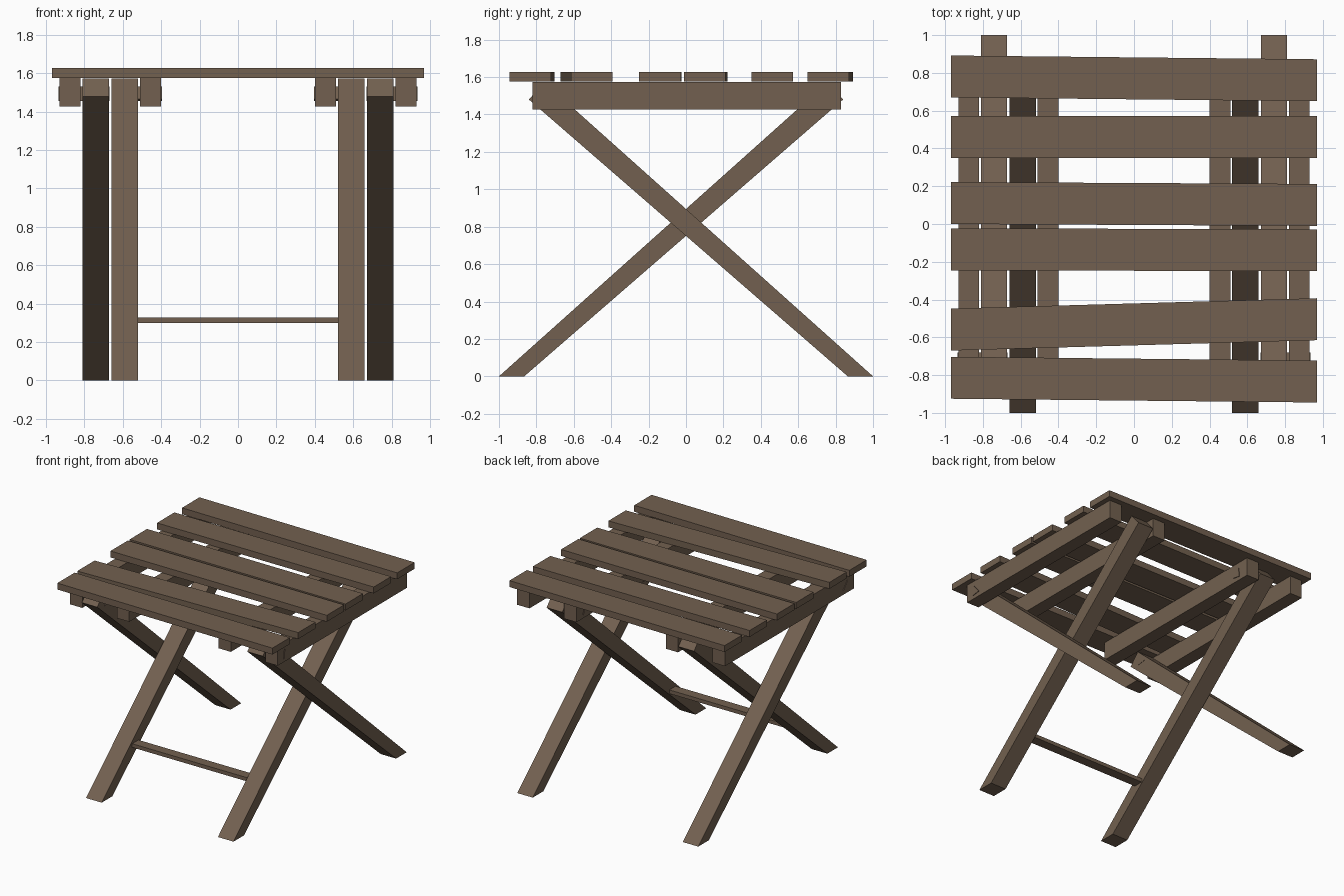
import bpy

if "Cube" in bpy.data.objects:
    bpy.data.objects.remove(bpy.data.objects["Cube"])

wood = bpy.data.materials.new("brown wood")
wood.diffuse_color = (0.17, 0.118, 0.08, 1)
wood.use_nodes = True
wood.node_tree.nodes["Principled BSDF"].inputs["Base Color"].default_value = wood.diffuse_color


def add_mesh(name, verts, faces):
    me = bpy.data.meshes.new(name)
    me.from_pydata(verts, [], faces)
    me.materials.append(wood)
    ob = bpy.data.objects.new(name, me)
    bpy.context.collection.objects.link(ob)
    return ob


def prism_x(name, profile, x0, x1):
    """Extrude a counter-clockwise (y, z) profile from x0 to x1."""
    n = len(profile)
    verts = [(x, y, z) for x in (x0, x1) for y, z in profile]
    faces = [tuple(reversed(range(n))), tuple(range(n, 2 * n))]
    faces += [(i, (i + 1) % n, n + (i + 1) % n, n + i) for i in range(n)]
    return add_mesh(name, verts, faces)


def rect(y0, y1, z0, z1):
    return [(y0, z0), (y1, z0), (y1, z1), (y0, z1)]


def pair(name, profile, x0, x1):
    """The same part on the right and left side."""
    prism_x(name + "_right", profile, x0, x1)
    prism_x(name + "_left", profile, -x1, -x0)


# Crossed legs: inner pair stands at the front, outer pair at the back
leg = [(-1, 0), (-0.865, 0), (0.84, 1.48), (0.758, 1.573)]
leg_flipped = [(-y, z) for y, z in reversed(leg)]
pair("front_leg", leg, 0.52, 0.66)
pair("back_leg", leg_flipped, 0.672, 0.81)

# Rails under the seat, either side of each leg pair
rail = rect(-0.82, 0.83, 1.427, 1.575)
pair("outer_rail", rail, 0.82, 0.93)
pair("inner_rail", rail, 0.40, 0.51)

# Three-sided hinge pins
pin = [(-0.745, 1.455), (-0.68, 1.465), (-0.735, 1.53)]
pair("back_leg_pin", pin, 0.67, 0.935)
pair("front_leg_pin", [(-y, z) for y, z in reversed(pin)], 0.395, 0.66)

# Crossbar between the front feet
prism_x("crossbar", rect(-0.61, -0.53, 0.298, 0.328), -0.525, 0.525)

# Seat slats, slightly crooked: lower edge y at the left and right end
slats = [(0.67, 0.65), (0.35, 0.35), (0.0, -0.01),
         (-0.245, -0.25), (-0.67, -0.615), (-0.925, -0.945)]
for i, (yl, yr) in enumerate(slats):
    slat = prism_x(f"seat_slat_{i + 1}", rect(0, 0.222, 1.576, 1.628), -0.97, 0.97)
    for v in slat.data.vertices:
        v.co.y += yl if v.co.x < 0 else yr
